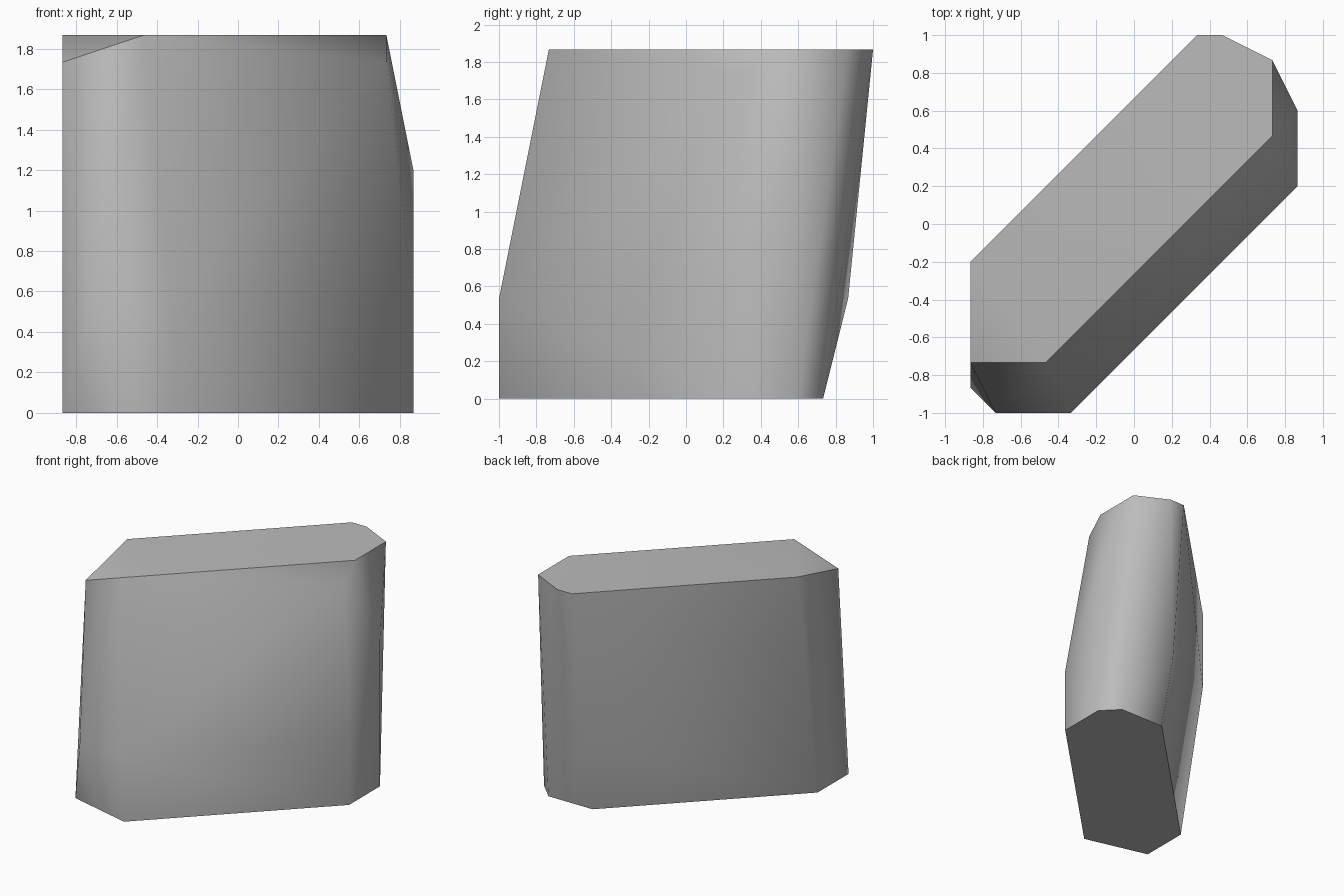
import bpy, bmesh, math

if "Cube" in bpy.data.objects:
    bpy.data.objects.remove(bpy.data.objects["Cube"], do_unlink=True)

U = 2 / 15  # modelling step

# Rings of the slab, in steps: height -> outline corners
rings = {
    0: [(-6.5, -6.5), (-2.5, -7.5), (6.5, 1.5), (6.5, 4.5),
        (5.5, 5.5), (2.5, 5.5), (-6.5, -3.5)],
    4: [(-5.5, -7.5), (-2.5, -7.5), (6.5, 1.5), (2.5, 6.5)],
    9: [(6.5, 4.5), (-6.5, -1.5)],
    13: [(-6.5, -5.5), (5.5, 2.5)],
    14: [(-3.5, -5.5), (5.5, 3.5), (5.5, 6.5), (3.5, 7.5),
         (2.5, 7.5), (-6.5, -1.5)],
}

# Chiselled stone slab wrapped around the rings
bm = bmesh.new()
for height, outline in rings.items():
    for x, y in outline:
        bm.verts.new((x * U, y * U, height * U))
bmesh.ops.convex_hull(bm, input=bm.verts)
bmesh.ops.dissolve_limit(bm, angle_limit=math.radians(0.5),
                         verts=bm.verts, edges=bm.edges)
bmesh.ops.recalc_face_normals(bm, faces=bm.faces)
mesh = bpy.data.meshes.new("stone_slab")
bm.to_mesh(mesh)
bm.free()
slab = bpy.data.objects.new("stone_slab", mesh)
bpy.context.collection.objects.link(slab)

# Plain grey stone
stone = bpy.data.materials.new("grey_stone")
stone.use_nodes = True
grey = (0.5, 0.5, 0.5, 1)
stone.diffuse_color = grey
stone.node_tree.nodes["Principled BSDF"].inputs["Base Color"].default_value = grey
mesh.materials.append(stone)

# Soft facets, crisp main edges
bpy.ops.object.select_all(action="DESELECT")
slab.select_set(True)
bpy.context.view_layer.objects.active = slab
bpy.ops.object.shade_smooth_by_angle(angle=math.radians(50))
